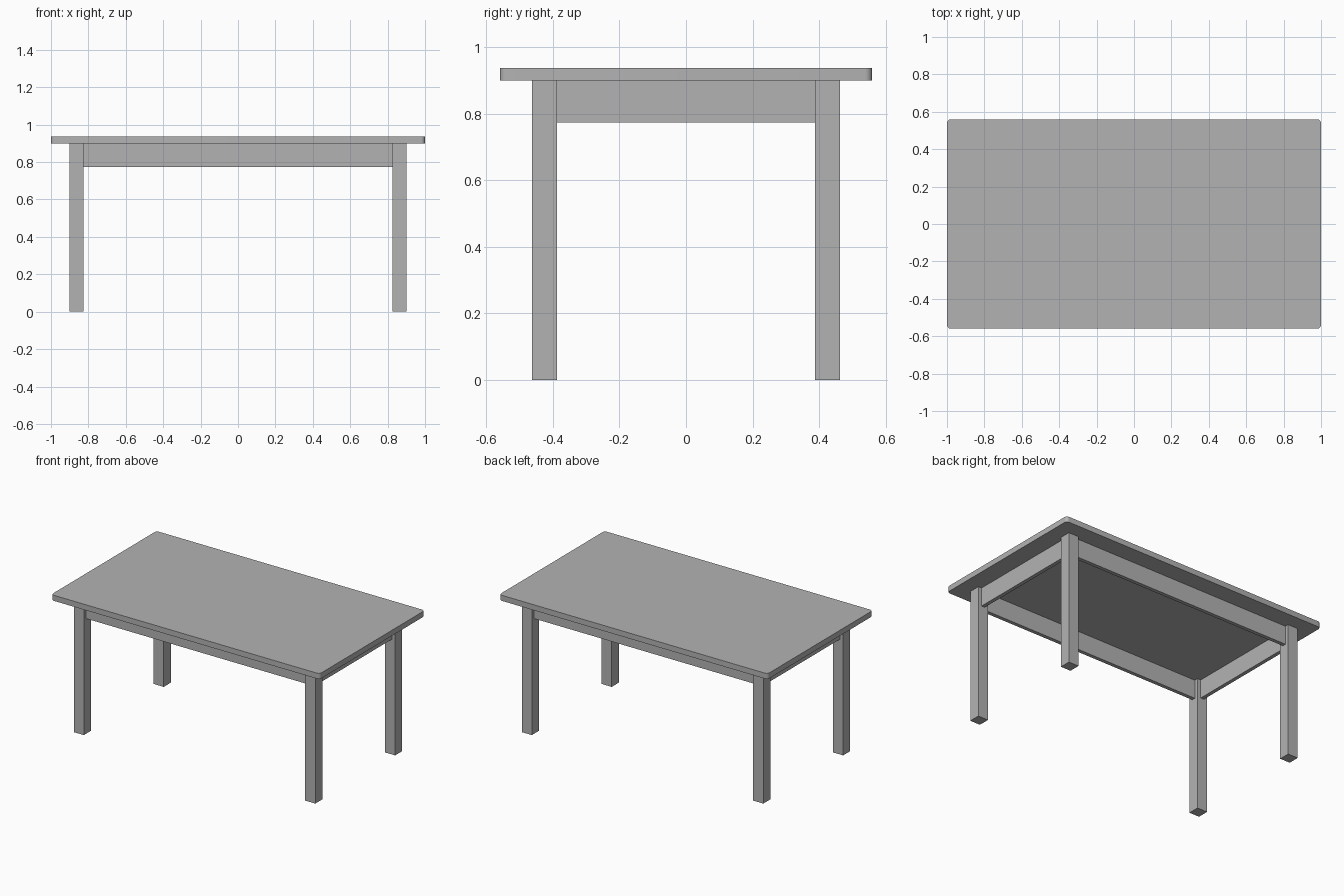
import bpy
import bmesh
import math

cube = bpy.data.objects.get("Cube")
if cube:
    bpy.data.objects.remove(cube, do_unlink=True)

grey = bpy.data.materials.new("plain grey")
grey.use_nodes = True
colour = (0.45, 0.45, 0.45, 1)
grey.diffuse_color = colour
grey.node_tree.nodes["Principled BSDF"].inputs["Base Color"].default_value = colour


def box(name, centre, size, corner=0):
    """Box with optional rounded vertical corners."""
    bm = bmesh.new()
    bmesh.ops.create_cube(bm, size=1)
    for v in bm.verts:
        v.co = [c * s for c, s in zip(v.co, size)]
    if corner:
        upright = [e for e in bm.edges
                   if abs(e.verts[0].co.z - e.verts[1].co.z) > size[2] / 2]
        bmesh.ops.bevel(bm, geom=upright, offset=corner, segments=6,
                        profile=0.5, affect='EDGES')
    mesh = bpy.data.meshes.new(name)
    bm.to_mesh(mesh)
    bm.free()
    mesh.materials.append(grey)
    obj = bpy.data.objects.new(name, mesh)
    obj.location = centre
    bpy.context.collection.objects.link(obj)
    return obj


TOP_Z, HEIGHT = 0.9, 0.9375       # underside and upper face of the top
LEG = 0.075                       # leg thickness
LEG_X, LEG_Y = 0.8625, 0.425      # leg centres
APRON_H, APRON_T = 0.125, 0.025

# Tabletop with rounded corners
top = box("tabletop", (0, 0, (TOP_Z + HEIGHT) / 2),
          (2, 1.12, HEIGHT - TOP_Z), corner=0.022)
bpy.ops.object.select_all(action='DESELECT')
top.select_set(True)
bpy.context.view_layer.objects.active = top
bpy.ops.object.shade_smooth_by_angle(angle=math.radians(30))

# Four square legs
for sx, side in ((1, "left"), (-1, "right")):
    for sy, end in ((-1, "front"), (1, "back")):
        box(f"{end}_{side}_leg", (sx * LEG_X, sy * LEG_Y, TOP_Z / 2),
            (LEG, LEG, TOP_Z))

# Aprons centred on the legs and butting against them
apron_z = TOP_Z - APRON_H / 2
for s, end, side in ((-1, "front", "right"), (1, "back", "left")):
    box(f"{end}_apron", (0, s * LEG_Y, apron_z),
        (2 * LEG_X - LEG, APRON_T, APRON_H))
    box(f"{side}_apron", (s * LEG_X, 0, apron_z),
        (APRON_T, 2 * LEG_Y - LEG, APRON_H))
